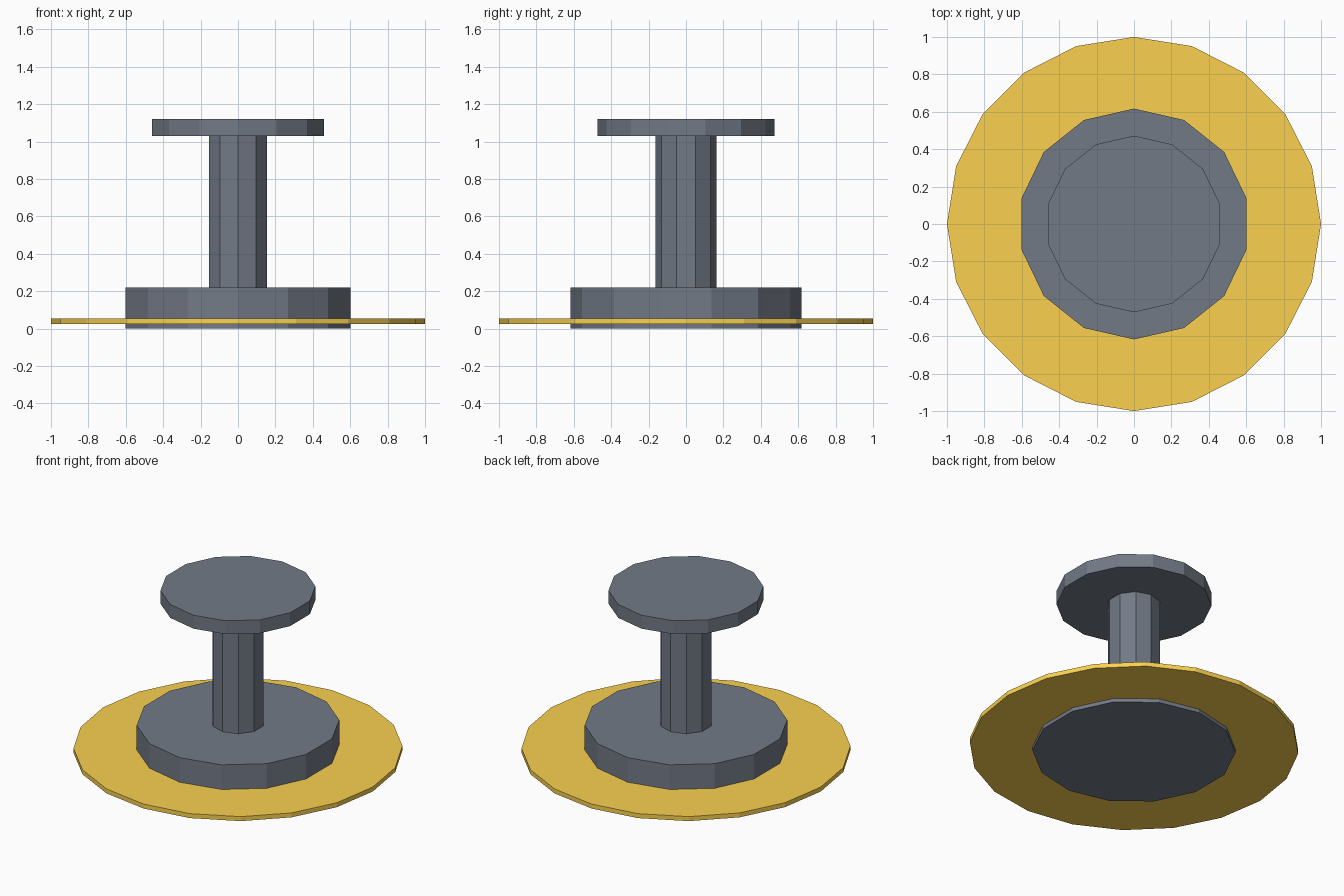
import bpy

if "Cube" in bpy.data.objects:
    bpy.data.objects.remove(bpy.data.objects["Cube"])


def make_material(name, color):
    mat = bpy.data.materials.new(name)
    mat.diffuse_color = (*color, 1)
    mat.use_nodes = True
    mat.node_tree.nodes["Principled BSDF"].inputs["Base Color"].default_value = mat.diffuse_color
    return mat


gold = make_material("gold", (0.96, 0.64, 0.08))
slate = make_material("slate", (0.17, 0.195, 0.24))


def disc(name, sides, radius, z0, z1, material):
    """Upright flat-faced prism between two heights, first corner on +y."""
    bpy.ops.mesh.primitive_cylinder_add(
        vertices=sides, radius=radius, depth=z1 - z0, location=(0, 0, (z0 + z1) / 2))
    ob = bpy.context.object
    ob.name = ob.data.name = name
    ob.data.materials.append(material)
    return ob


# Heavy base and the thin gold plate around it
disc("base", 14, 0.617, 0.0, 0.22, slate)
disc("gold_plate", 20, 1.0, 0.025, 0.055, gold)

# Column and the cap on top
disc("column", 10, 0.162, 0.22, 1.03, slate)
disc("top_cap", 14, 0.472, 1.03, 1.12, slate)
